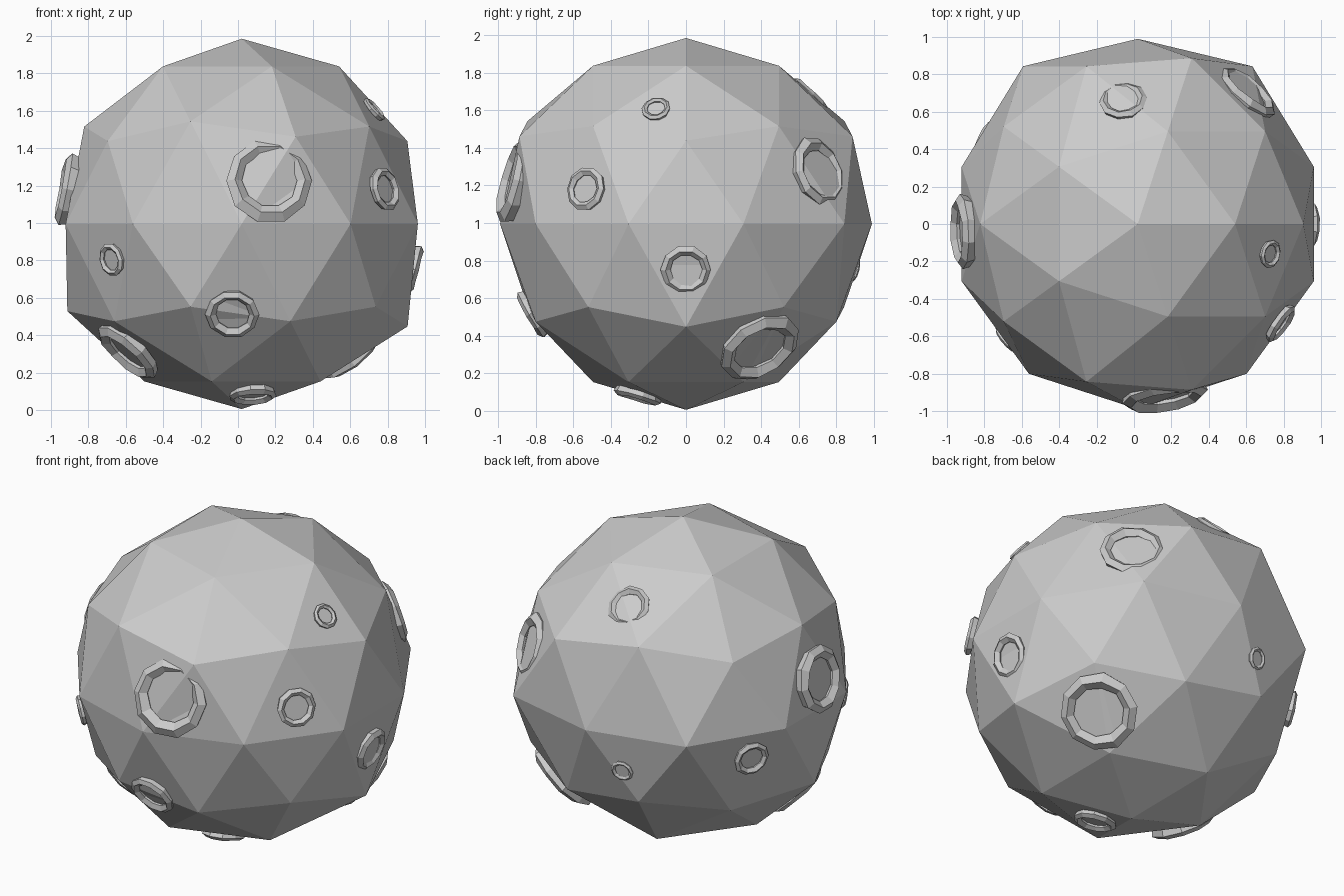
import bpy, bmesh, math, random
from mathutils import Vector, Matrix

if "Cube" in bpy.data.objects:
    bpy.data.objects.remove(bpy.data.objects["Cube"])

random.seed(4)
CENTRE = Vector((0.02, 0, 0.995))
RADIUS = 0.99


def add_object(name, bm):
    bmesh.ops.recalc_face_normals(bm, faces=bm.faces)
    mesh = bpy.data.meshes.new(name)
    bm.to_mesh(mesh)
    bm.free()
    ob = bpy.data.objects.new(name, mesh)
    bpy.context.collection.objects.link(ob)
    return ob


# Rocky body: faceted ball with a few corners pushed outwards
bumps = [(.276, .85, .447), (.276, -.85, .447), (-.263, .809, .526),
         (-.263, -.809, .526), (.588, .809, 0), (-.588, .809, 0),
         (.851, 0, -.526), (-.894, 0, -.447)]
bm = bmesh.new()
bmesh.ops.create_icosphere(bm, subdivisions=2, radius=1)
for v in bm.verts:
    n = v.co.normalized()
    bumped = any((n - Vector(b)).length < 0.1 for b in bumps)
    v.co = CENTRE + n * RADIUS * (1.053 if bumped else 1)
add_object("rocky_body", bm)


# Crater: faceted raised rim with a flat floor
def crater(index, pos, outer, sides=10, ring=5):
    out = (Vector(pos) - CENTRE).normalized()
    place = Matrix.Translation(CENTRE + out * 0.95) @ out.to_track_quat('Z', 'Y').to_matrix().to_4x4()
    minor = outer * 0.19
    major = outer - minor
    bm = bmesh.new()
    loops = []
    for i in range(sides):
        a = 2 * math.pi * i / sides
        m = minor * random.uniform(0.9, 1.15)
        loop = []
        for j in range(ring):
            b = 2 * math.pi * j / ring + math.pi / 2
            r = major + m * math.cos(b)
            loop.append(bm.verts.new((r * math.cos(a), r * math.sin(a), m * math.sin(b))))
        loops.append(loop)
    for i in range(sides):
        p, q = loops[i], loops[(i + 1) % sides]
        for j in range(ring):
            k = (j + 1) % ring
            bm.faces.new((p[j], q[j], q[k], p[k]))
    bm.transform(place)
    add_object(f"crater_rim_{index}", bm)

    bm = bmesh.new()
    bmesh.ops.create_circle(bm, cap_ends=True, segments=sides, radius=major)
    bm.transform(place @ Matrix.Translation((0, 0, -0.005)))
    add_object(f"crater_floor_{index}", bm)


# Crater positions and outer radii
craters = [
    ((.17, -.94, 1.23), .235), ((-.03, -.83, .51), .145),
    ((-.60, -.27, .30), .20), ((.08, -.26, .07), .13),
    ((-.69, -.63, .80), .092), ((-.92, -.04, 1.18), .205),
    ((.78, -.53, 1.18), .12), ((.73, -.16, 1.61), .077),
    ((.95, 0, .75), .135), ((.60, .70, 1.27), .195),
    ((.59, .39, .34), .235), ((-.06, .67, 1.69), .13),
    ((-.18, .91, .75), .07), ((-.81, .48, .83), .11),
]
for i, (pos, r) in enumerate(craters, 1):
    crater(i, pos, r)
